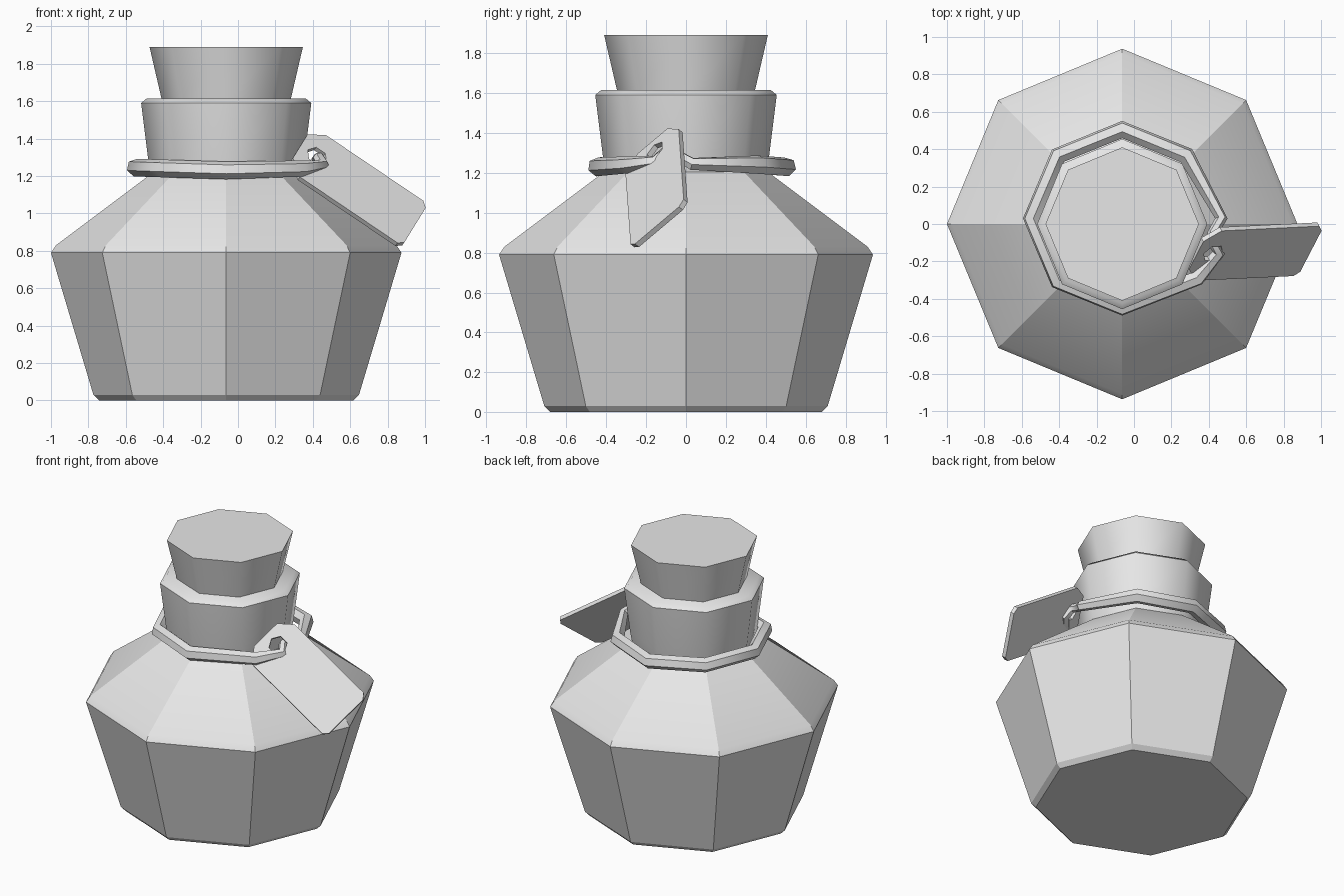
import bpy, bmesh, math
from mathutils import Matrix, Vector

cube = bpy.data.objects.get("Cube")
if cube:
    bpy.data.objects.remove(cube, do_unlink=True)

grey = bpy.data.materials.new("plain_grey")
grey.use_nodes = True
grey.diffuse_color = (0.8, 0.8, 0.8, 1)
grey.node_tree.nodes["Principled BSDF"].inputs["Base Color"].default_value = (0.8, 0.8, 0.8, 1)

AXIS_X = -0.063  # the bottle axis sits left of centre to balance the tag
SIDES = 8


def finish(obj, angle):
    """Apply the material, turn curves into meshes and shade."""
    obj.data.materials.append(grey)
    bpy.ops.object.select_all(action='DESELECT')
    obj.select_set(True)
    bpy.context.view_layer.objects.active = obj
    if obj.type == 'CURVE':
        bpy.ops.object.convert(target='MESH')
    bpy.ops.object.shade_smooth_by_angle(angle=math.radians(angle))


def lathe(name, profile, angle):
    """Eight-sided solid from (radius, height) pairs, bottom to top."""
    bm = bmesh.new()
    rings = []
    for r, z in profile:
        rings.append([bm.verts.new((r * math.cos(a), r * math.sin(a), z))
                      for a in (i * math.tau / SIDES for i in range(SIDES))])
    for low, high in zip(rings, rings[1:]):
        for i in range(SIDES):
            j = (i + 1) % SIDES
            bm.faces.new((low[i], low[j], high[j], high[i]))
    bm.faces.new(rings[0][::-1])
    bm.faces.new(rings[-1])
    mesh = bpy.data.meshes.new(name)
    bm.to_mesh(mesh)
    bm.free()
    obj = bpy.data.objects.new(name, mesh)
    bpy.context.collection.objects.link(obj)
    obj.location.x = AXIS_X
    finish(obj, angle)


def poly_spline(curve, points, radii=None):
    spline = curve.splines.new('POLY')
    spline.points.add(len(points) - 1)
    for i, p in enumerate(points):
        spline.points[i].co = (*p, 1)
        spline.points[i].radius = radii[i] if radii else 1
    spline.use_cyclic_u = True


# Bottle: faceted body, rounded neck with a bevelled lip, and stopper
lathe("bottle_body", [(0.68, 0), (0.71, 0.03), (0.937, 0.79), (0.91, 0.83), (0.41, 1.205)], 25)
lathe("bottle_neck", [(0.40, 1.19), (0.415, 1.27), (0.455, 1.59), (0.425, 1.615)], 50)
lathe("stopper", [(0.32, 1.5), (0.345, 1.61), (0.41, 1.89)], 50)

# String: loose loop around the neck, threaded through the tag hole
loop = []
for i in range(7):
    a = i * math.tau / SIDES
    r = 0.485 if i else 0.53
    loop.append((AXIS_X + r * math.cos(a), 0.03 + 0.475 * math.sin(a),
                 1.23 + 0.015 * abs(math.cos(a))))
loop += [(0.34, -0.29, 1.24), (0.455, -0.15, 1.255), (0.43, -0.11, 1.30), (0.42, -0.05, 1.29)]
string = bpy.data.curves.new("neck_string", 'CURVE')
string.dimensions = '3D'
string.bevel_depth = 0.048
string.bevel_resolution = 1
string.use_fill_caps = True
poly_spline(string, loop, [0.7] + [1] * 6 + [0.9, 0.75, 0.6, 0.6])
string_obj = bpy.data.objects.new("neck_string", string)
bpy.context.collection.objects.link(string_obj)
finish(string_obj, 50)

# Tag: flat plate with cut corners and a hexagonal hole
tag = bpy.data.curves.new("hanging_tag", 'CURVE')
tag.dimensions = '2D'
tag.fill_mode = 'BOTH'
tag.extrude = 0.014
poly_spline(tag, [(x, y, 0) for x, y in (
    (0, 0), (0.63, 0), (0.66, 0.03), (0.66, 0.34), (0.63, 0.375),
    (0, 0.375), (-0.085, 0.3), (-0.085, 0.09))])
poly_spline(tag, [(0.02 + 0.06 * math.cos(k * math.tau / 6),
                   0.205 + 0.06 * math.sin(k * math.tau / 6), 0) for k in range(6)])
tag_obj = bpy.data.objects.new("hanging_tag", tag)
bpy.context.collection.objects.link(tag_obj)
along = Vector((0.83, 0.04, -0.56)).normalized()
normal = along.cross(Vector((0.34, 0.71, 0.62))).normalized()
across = normal.cross(along)
frame = Matrix((along, across, normal)).transposed().to_4x4()
tag_obj.matrix_world = Matrix.Translation(Vector((0.32, -0.285, 1.18)) + normal * 0.012) @ frame
finish(tag_obj, 30)
